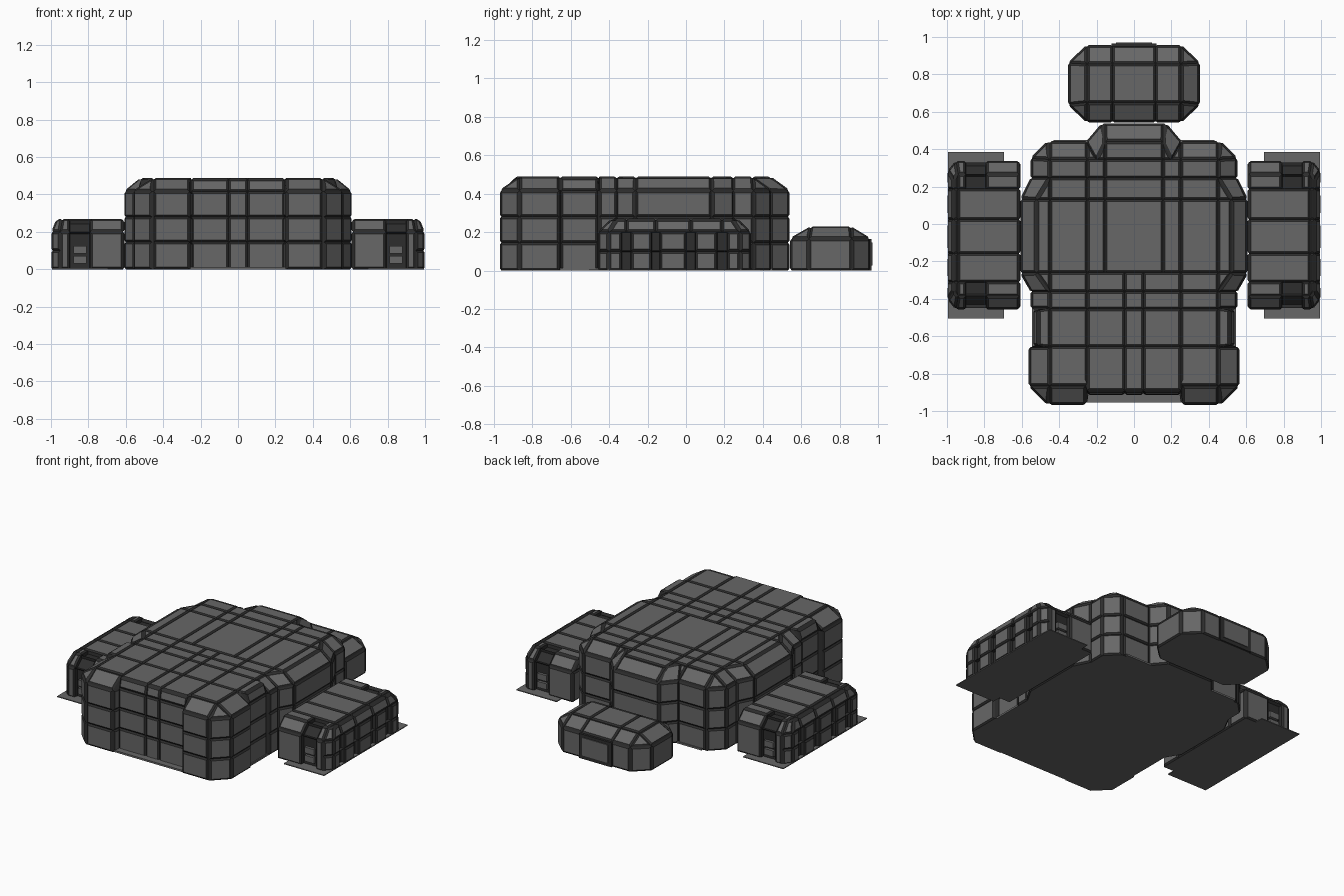
import bpy, bmesh
from mathutils import Vector

if "Cube" in bpy.data.objects:
    bpy.data.objects.remove(bpy.data.objects["Cube"])


def material(name, v):
    m = bpy.data.materials.new(name)
    m.diffuse_color = (v, v, v, 1)
    m.use_nodes = True
    m.node_tree.nodes["Principled BSDF"].inputs["Base Color"].default_value = m.diffuse_color
    return m


PANEL = material("panel grey", 0.135)
DARK = material("groove charcoal", 0.026)


def finish(bm, name, flip=False):
    if flip:
        bmesh.ops.scale(bm, vec=(-1, 1, 1), verts=bm.verts)
        bmesh.ops.reverse_faces(bm, faces=bm.faces)
    me = bpy.data.meshes.new(name)
    bm.to_mesh(me)
    bm.free()
    me.materials.append(PANEL)
    me.materials.append(DARK)
    ob = bpy.data.objects.new(name, me)
    bpy.context.collection.objects.link(ob)


def box(name, x0, x1, y0, y1, z0, z1, mat=0):
    bm = bmesh.new()
    bmesh.ops.create_cube(bm, size=1)
    for v in bm.verts:
        v.co = Vector(((x0 + x1) / 2 + v.co.x * (x1 - x0),
                       (y0 + y1) / 2 + v.co.y * (y1 - y0),
                       (z0 + z1) / 2 + v.co.z * (z1 - z0)))
    for f in bm.faces:
        f.material_index = mat
    finish(bm, name)


def tiled_hull(name, pts, z_wall, z_top, cuts, recess=None, flip=False):
    """Outline with chamfered rim, cut into raised panels with dark grooves.
    pts: (x, y, top x, top y); cuts: (axis, value, face condition)."""
    bm = bmesh.new()
    rings = [[bm.verts.new((p[0], p[1], z)) for p in pts] for z in (0, z_wall)]
    rings.append([bm.verts.new((p[2], p[3], z_top)) for p in pts])
    n = len(pts)
    for a, b in zip(rings, rings[1:]):
        for i in range(n):
            j = (i + 1) % n
            bm.faces.new((a[i], a[j], b[j], b[i]))
    bm.faces.new(rings[0][::-1])
    bm.faces.new(rings[-1])
    bmesh.ops.remove_doubles(bm, verts=bm.verts, dist=0.001)
    bmesh.ops.recalc_face_normals(bm, faces=bm.faces)
    for axis, val, cond in cuts:
        fs = [f for f in bm.faces if f.normal.z > -0.9
              and (cond is None or cond(f.calc_center_median(), f.normal))]
        es = {e for f in fs for e in f.edges}
        vs = {v for f in fs for v in f.verts}
        co, no = Vector(), Vector()
        co[axis], no[axis] = val, 1
        bmesh.ops.bisect_plane(bm, geom=fs + list(es) + list(vs), dist=0.002,
                               plane_co=co, plane_no=no)
    bm.normal_update()
    panels, sunk = [], []
    for f in bm.faces:
        c = f.calc_center_median()
        if f.normal.z < -0.9:
            continue
        if recess and recess(c, f.normal):
            sunk.append(f)
        elif 2 * f.calc_area() / max(f.calc_perimeter(), 1e-6) < 0.015:
            f.material_index = 1
        else:
            panels.append(f)
    for f in sunk:
        f.material_index = 1
    rim = bmesh.ops.inset_individual(bm, faces=panels, thickness=0.011,
                                     depth=0.008, use_even_offset=True)
    for f in rim["faces"]:
        f.material_index = 1
    if sunk:
        rim = bmesh.ops.inset_individual(bm, faces=sunk, thickness=0.003,
                                         depth=-0.02, use_even_offset=True)
        for f in rim["faces"]:
            f.material_index = 1
    finish(bm, name, flip)


def mirrored(half):
    return half + [(-a, b, -c, d) for a, b, c, d in reversed(half)]


# Main hull: front notch, side recesses, wide middle and rear neck
hull = mirrored([
    (0.25, -0.905, 0.25, -0.89), (0.26, -0.96, 0.26, -0.865),
    (0.46, -0.96, 0.45, -0.865), (0.555, -0.865, 0.45, -0.865),
    (0.555, -0.66, 0.45, -0.66), (0.53, -0.65, 0.51, -0.65),
    (0.53, -0.46, 0.51, -0.46), (0.545, -0.45, 0.45, -0.45),
    (0.545, -0.36, 0.45, -0.36), (0.60, -0.265, 0.52, -0.26),
    (0.60, 0.135, 0.52, 0.13), (0.545, 0.245, 0.45, 0.245),
    (0.545, 0.35, 0.45, 0.345), (0.46, 0.435, 0.45, 0.345),
    (0.25, 0.435, 0.20, 0.345), (0.17, 0.53, 0.15, 0.44)])


def front(c, n):
    return c.y < -0.26


def middle(c, n):
    return c.y > -0.265 and n.z > 0.3


cuts = [(2, z, None) for z in (0.145, 0.28)]
cuts += [(1, y, None) for y in (-0.26, -0.36, -0.455, -0.655, 0.13)]
cuts += [(1, y, lambda c, n: n.z > 0.9) for y in (0.245, 0.345)]
cuts += [(1, -0.865, lambda c, n: n.z > 0.9 and abs(c.x) > 0.2)]
cuts += [(0, x, None) for x in (-0.45, -0.25, 0.25, 0.45)]
cuts += [(0, x, front) for x in (-0.05, 0.05)]
cuts += [(0, x, middle) for x in (-0.155, 0.155)]
tiled_hull("main_hull", hull, 0.415, 0.48, cuts)

# Low ledges showing in the hull recesses
box("front_ledge", -0.26, 0.26, -0.955, -0.89, 0, 0.012)
for s, side in ((1, "right"), (-1, "left")):
    box("side_ledge_" + side, min(s * 0.4, s * 0.545), max(s * 0.4, s * 0.545),
        -0.66, -0.45, 0, 0.012)
    box("rear_ledge_" + side, min(s * 0.2, s * 0.43), max(s * 0.2, s * 0.43),
        0.38, 0.45, 0, 0.012)

# Separate rear cabin with a framed panel
cabin = mirrored([(0.25, 0.55, 0.25, 0.65), (0.345, 0.64, 0.25, 0.65),
                  (0.345, 0.86, 0.25, 0.855), (0.25, 0.95, 0.25, 0.855)])
tiled_hull("rear_cabin", cabin, 0.165, 0.222,
           [(0, -0.115, None), (0, 0.115, None)])
box("rear_frame", -0.12, 0.12, 0.94, 0.965, 0.0, 0.165, 1)
box("rear_frame_panel", -0.095, 0.095, 0.95, 0.97, 0.025, 0.145)

# Side pods with sunken slots between the outer pillars
pod = [(0.615, -0.45, 0.615, -0.385), (0.95, -0.45, 0.94, -0.385),
       (0.99, -0.40, 0.965, -0.36), (0.99, 0.28, 0.965, 0.24),
       (0.95, 0.33, 0.94, 0.265), (0.615, 0.33, 0.615, 0.265)]
SLOTS = [(-0.335, -0.285), (-0.18, -0.135), (0.0, 0.05), (0.16, 0.215)]


def outer(c, n):
    return n.x > 0.3 and c.x > 0.9


def ends(c, n):
    return abs(n.y) > 0.3 or c.y < -0.3 or c.y > 0.185


def pod_recess(c, n):
    slot = n.x > 0.9 and c.z < 0.22 and any(a < c.y < b for a, b in SLOTS)
    strip = 0.79 < c.x < 0.9 and (c.y < -0.3 or c.y > 0.185)
    return slot or strip


pod_cuts = [(1, (a + b) / 2, lambda c, n: n.z > 0.3 or n.x < -0.9)
            for a, b in SLOTS]
pod_cuts += [(1, y, lambda c, n: outer(c, n) and n.z < 0.3)
             for ab in SLOTS for y in ab]
pod_cuts += [(0, x, ends) for x in (0.79, 0.90)]
pod_cuts += [(0, 0.94, lambda c, n: n.z > 0.9)]
pod_cuts += [(2, 0.10, outer)]
for s, side in ((1, "right"), (-1, "left")):
    tiled_hull("pod_" + side, pod, 0.2, 0.262, pod_cuts, pod_recess, s < 0)
    # Ground plate sticking out at both pod ends
    xs = sorted((s * 0.695, s * 0.995))
    box("pod_plate_" + side, *xs, -0.505, 0.385, 0, 0.006)
    # Small vents in the dark end strips
    for y0, y1, end in ((-0.448, -0.42, "front"), (0.30, 0.328, "rear")):
        for k in range(2):
            xs = sorted((s * 0.81, s * 0.88))
            box(f"pod_vent_{side}_{end}_{k}", *xs, y0, y1,
                0.03 + k * 0.055, 0.07 + k * 0.055)
